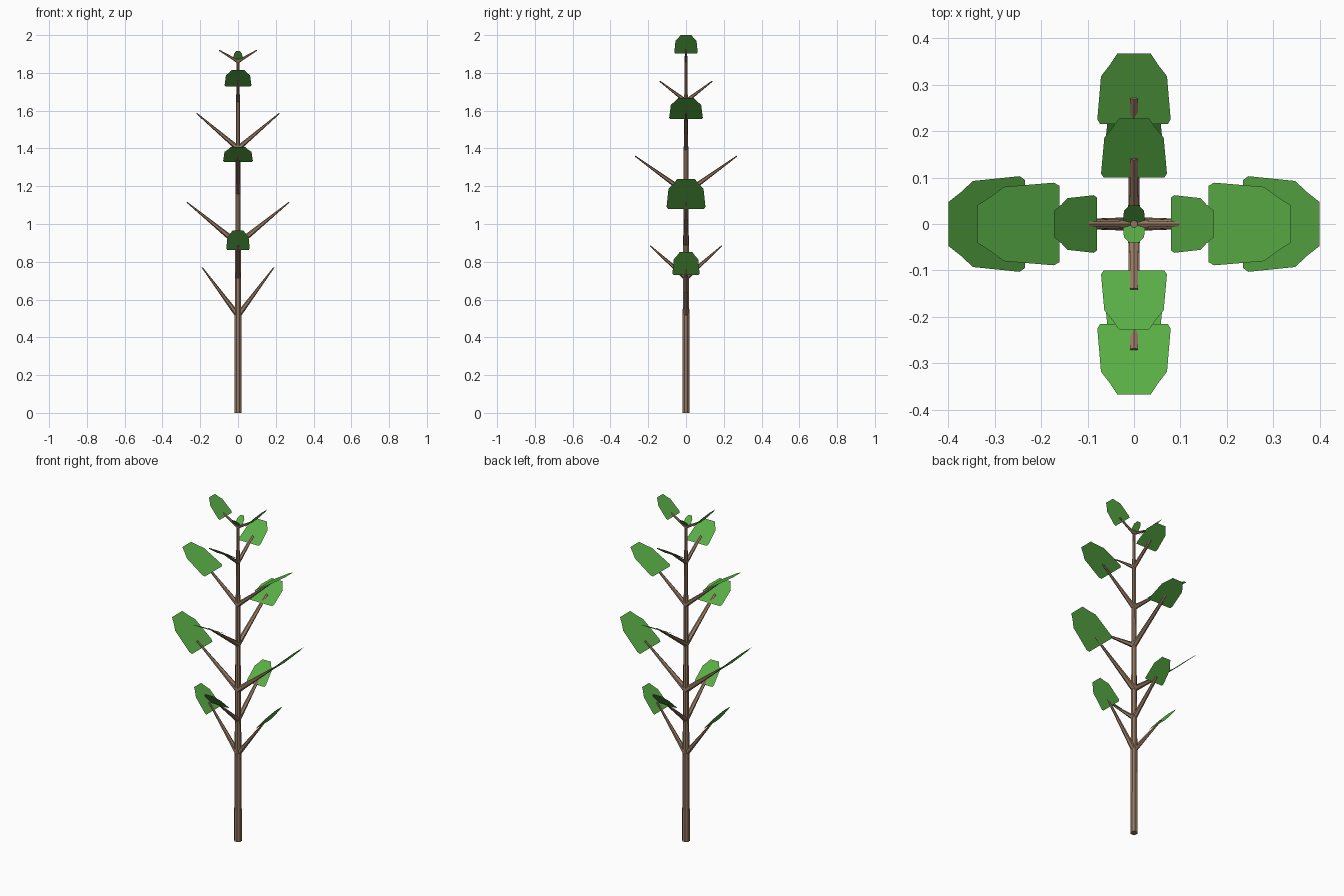
import bpy, bmesh
from math import cos, sin, pi
from mathutils import Vector

if "Cube" in bpy.data.objects:
    bpy.data.objects.remove(bpy.data.objects["Cube"])


def material(name, color):
    m = bpy.data.materials.new(name)
    m.diffuse_color = color
    m.use_nodes = True
    m.node_tree.nodes["Principled BSDF"].inputs["Base Color"].default_value = m.diffuse_color
    return m


BARK = material("bark", (0.30, 0.19, 0.12, 1))
GREEN = material("leaf_green", (0.10, 0.42, 0.06, 1))


def make_object(name, bm, mat):
    mesh = bpy.data.meshes.new(name)
    bm.to_mesh(mesh)
    bm.free()
    mesh.materials.append(mat)
    obj = bpy.data.objects.new(name, mesh)
    bpy.context.collection.objects.link(obj)


def tapered_tube(name, rings, side, up, sides):
    """Loft rings of (centre, half width along side, half height along up)."""
    bm = bmesh.new()
    loops = []
    for centre, w, h in rings:
        angles = [2 * pi * (i + 0.5) / sides for i in range(sides)]
        loops.append([bm.verts.new(centre + side * (w * cos(a)) + up * (h * sin(a)))
                      for a in angles])
    for lo, hi in zip(loops, loops[1:]):
        for i in range(sides):
            j = (i + 1) % sides
            bm.faces.new((lo[i], lo[j], hi[j], hi[i]))
    bm.faces.new(loops[0][::-1])
    bm.faces.new(loops[-1])
    bmesh.ops.recalc_face_normals(bm, faces=bm.faces)
    make_object(name, bm, BARK)


# leaf half outline: (position along leaf, fraction of half width)
LEAF = [(0, 0.92), (0.07, 1), (0.68, 0.9), (0.84, 0.66), (1, 0.46)]


def leaf(name, out, base, tip, half_width):
    side = out.cross(Vector((0, 0, 1)))
    up = Vector((0, 0, 1))
    a = out * base[0] + up * base[1]
    b = out * tip[0] + up * tip[1]
    bm = bmesh.new()
    right = [bm.verts.new(a.lerp(b, t) + side * w * half_width) for t, w in LEAF]
    left = [bm.verts.new(a.lerp(b, t) - side * w * half_width) for t, w in LEAF]
    face = bm.faces.new(right + left[::-1])
    face.normal_update()
    if face.normal.z < 0:
        face.normal_flip()
    make_object(name, bm, GREEN)


def branch(name, out, z0, tip, tip_half_width, root):
    side = out.cross(Vector((0, 0, 1)))
    start = Vector((0, 0, z0))
    end = out * tip[0] + Vector((0, 0, tip[1]))
    up = side.cross((end - start).normalized())
    tapered_tube(name, [(start, root, root), (end, tip_half_width, 0.003)], side, up, 6)


# trunk
X, Y = Vector((1, 0, 0)), Vector((0, 1, 0))
trunk = [(0, 0.021), (0.13, 0.021), (0.5, 0.019), (0.9, 0.016), (1.4, 0.013), (1.88, 0.008)]
tapered_tube("trunk", [(Vector((0, 0, z)), r, r) for z, r in trunk], X, Y, 8)

# branch tiers: axis, root height, branch tip, leaf base, leaf tip, leaf half width, root radius
TIERS = [
    (X, 0.515, (0.19, 0.77), (0.16, 0.73), (0.265, 0.852), 0.072, 0.015),
    (Y, 0.715, (0.19, 0.885), (0.165, 0.863), (0.27, 0.965), 0.062, 0.014),
    (X, 0.895, (0.27, 1.115), (0.235, 1.08), (0.40, 1.237), 0.103, 0.017),
    (Y, 1.165, (0.27, 1.36), (0.215, 1.328), (0.367, 1.408), 0.079, 0.015),
    (X, 1.40, (0.22, 1.587), (0.16, 1.555), (0.337, 1.667), 0.089, 0.014),
    (Y, 1.65, (0.14, 1.757), (0.10, 1.728), (0.227, 1.815), 0.071, 0.011),
    (X, 1.86, (0.10, 1.92), (0.08, 1.903), (0.172, 2.0), 0.062, 0.009),
]
for n, (axis, z0, tip, base, end, hw, root) in enumerate(TIERS, 1):
    for s, tag in ((1, "a"), (-1, "b")):
        branch(f"branch_{n}{tag}", axis * s, z0, tip, 0.010 if axis is Y else 0.006, root)
        leaf(f"leaf_{n}{tag}", axis * s, base, end, hw)

# small top buds
for s, tag in ((1, "a"), (-1, "b")):
    leaf(f"top_bud_{tag}", Y * s, (0.003, 1.872), (0.04, 1.915), 0.024)
